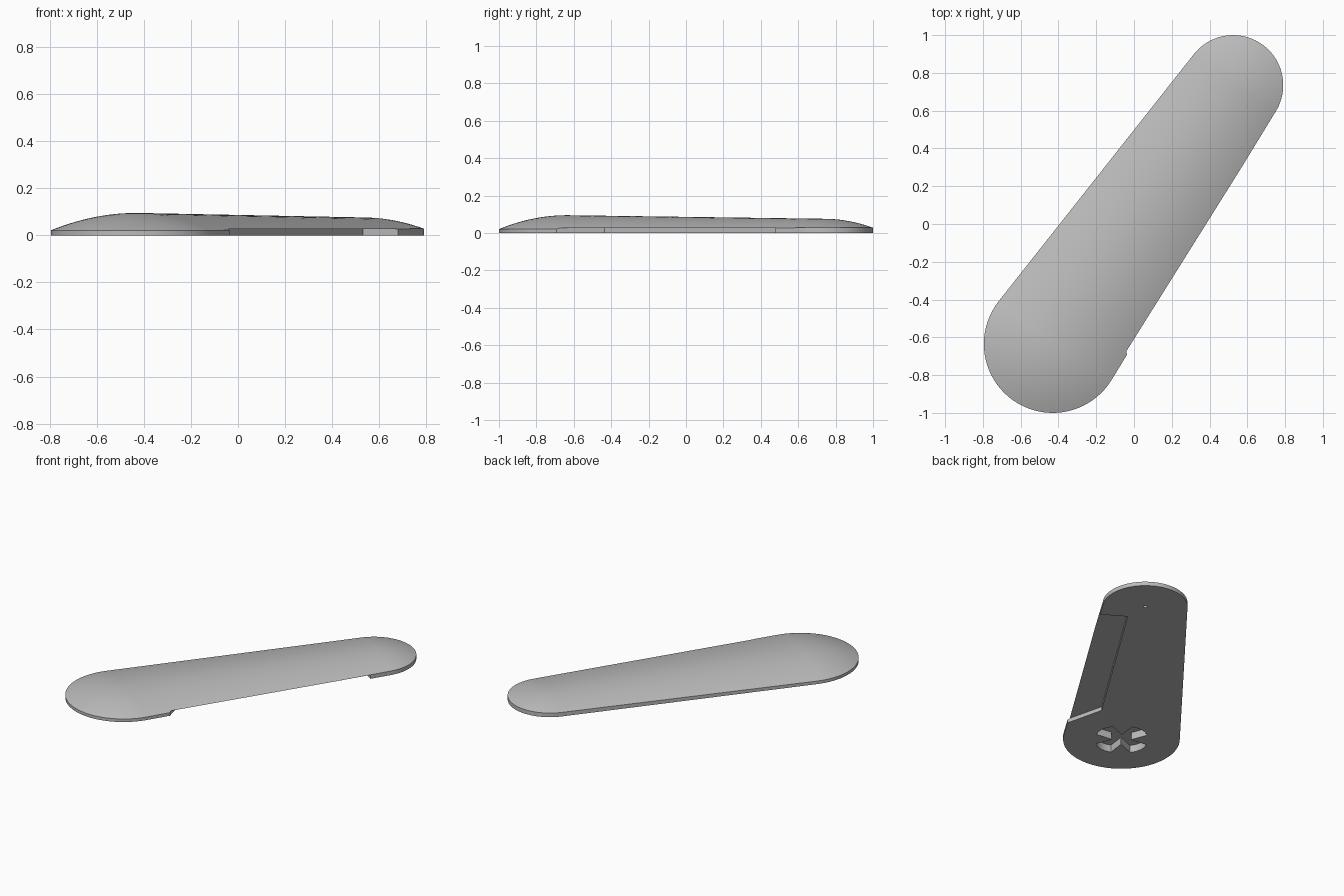
import bpy, bmesh, math
from mathutils import Vector, Matrix

if "Cube" in bpy.data.objects:
    bpy.data.objects.remove(bpy.data.objects["Cube"], do_unlink=True)

grey = bpy.data.materials.new("light_grey")
grey.use_nodes = True
colour = (0.5, 0.5, 0.5, 1)
grey.diffuse_color = colour
grey.node_tree.nodes["Principled BSDF"].inputs["Base Color"].default_value = colour

# Both rounded ends: centre, radius, rim height, crown height
wide = (Vector((-0.43, -0.635)), 0.365, 0.021, 0.095)
narrow = (Vector((0.525, 0.735)), 0.265, 0.028, 0.076)
ARC, RINGS = 40, 14


def finish(bm, name):
    bmesh.ops.recalc_face_normals(bm, faces=bm.faces)
    mesh = bpy.data.meshes.new(name)
    bm.to_mesh(mesh)
    bm.free()
    mesh.materials.append(grey)
    obj = bpy.data.objects.new(name, mesh)
    bpy.context.collection.objects.link(obj)
    return obj


def outline(s):
    """Tangent hull around both ends, shrunk by s towards the spine."""
    axis = narrow[0] - wide[0]
    heading = math.atan2(axis.y, axis.x)
    tilt = math.acos((wide[1] - narrow[1]) / axis.length)
    points = []
    for end, start, sweep in ((narrow, heading - tilt, 2 * tilt),
                              (wide, heading + tilt, 2 * (math.pi - tilt))):
        centre, radius, rim, crown = end
        for i in range(ARC + 1):
            a = start + sweep * i / ARC
            points.append((centre.x + s * radius * math.cos(a),
                           centre.y + s * radius * math.sin(a),
                           rim + (crown - rim) * (1 - s * s)))
    return points


# Domed body: flat base, short rim wall, rounded top
bm = bmesh.new()
loops = [[bm.verts.new((x, y, 0)) for x, y, z in outline(1)]]
for k in range(RINGS + 1):
    loops.append([bm.verts.new(p) for p in outline(1 - k / RINGS)])
bm.faces.new(loops[0])
n = len(loops[0])
for low, high in zip(loops, loops[1:]):
    for i in range(n):
        j = (i + 1) % n
        bm.faces.new((low[i], low[j], high[j], high[i]))
bmesh.ops.remove_doubles(bm, verts=bm.verts, dist=0.0001)
body = finish(bm, "domed_arm_body")


def cut(points, depth, name):
    """Sink a prism into the underside to the given depth."""
    bm = bmesh.new()
    face = bm.faces.new([bm.verts.new((x, y, -0.05)) for x, y in points])
    grown = bmesh.ops.extrude_face_region(bm, geom=[face])
    top = [v for v in grown["geom"] if isinstance(v, bmesh.types.BMVert)]
    bmesh.ops.translate(bm, verts=top, vec=(0, 0, depth + 0.05))
    cutter = finish(bm, name)
    cutter.hide_render = True
    mod = body.modifiers.new(name, "BOOLEAN")
    mod.operation, mod.solver, mod.object = "DIFFERENCE", "EXACT", cutter
    bpy.ops.object.select_all(action="DESELECT")
    body.select_set(True)
    bpy.context.view_layer.objects.active = body
    bpy.ops.object.modifier_apply(modifier=name)
    bpy.data.objects.remove(cutter, do_unlink=True)


# Shallow side recess
cut([(0.84, 0.38), (0.53, 0.57), (-0.10, -0.435), (-0.01, -0.80)], 0.0265, "side_recess")

# Four-armed hub socket under the wide end
arm = [(0.045, -0.042), (0.155, -0.07), (0.17, -0.035), (0.175, 0),
       (0.17, 0.035), (0.155, 0.07), (0.045, 0.042)]
socket = []
for q in range(4):
    turn = Matrix.Rotation(math.radians(7 + 90 * q), 2)
    socket += [wide[0] + turn @ Vector(p) for p in arm]
cut(socket, 0.05, "hub_socket")

# Small pin hole under the narrow end
hole = [narrow[0] + 0.013 * Vector((math.cos(a), math.sin(a)))
        for a in (math.tau * i / 16 for i in range(16))]
cut(hole, 0.04, "pin_hole")

bpy.ops.object.shade_smooth_by_angle(angle=math.radians(30))
